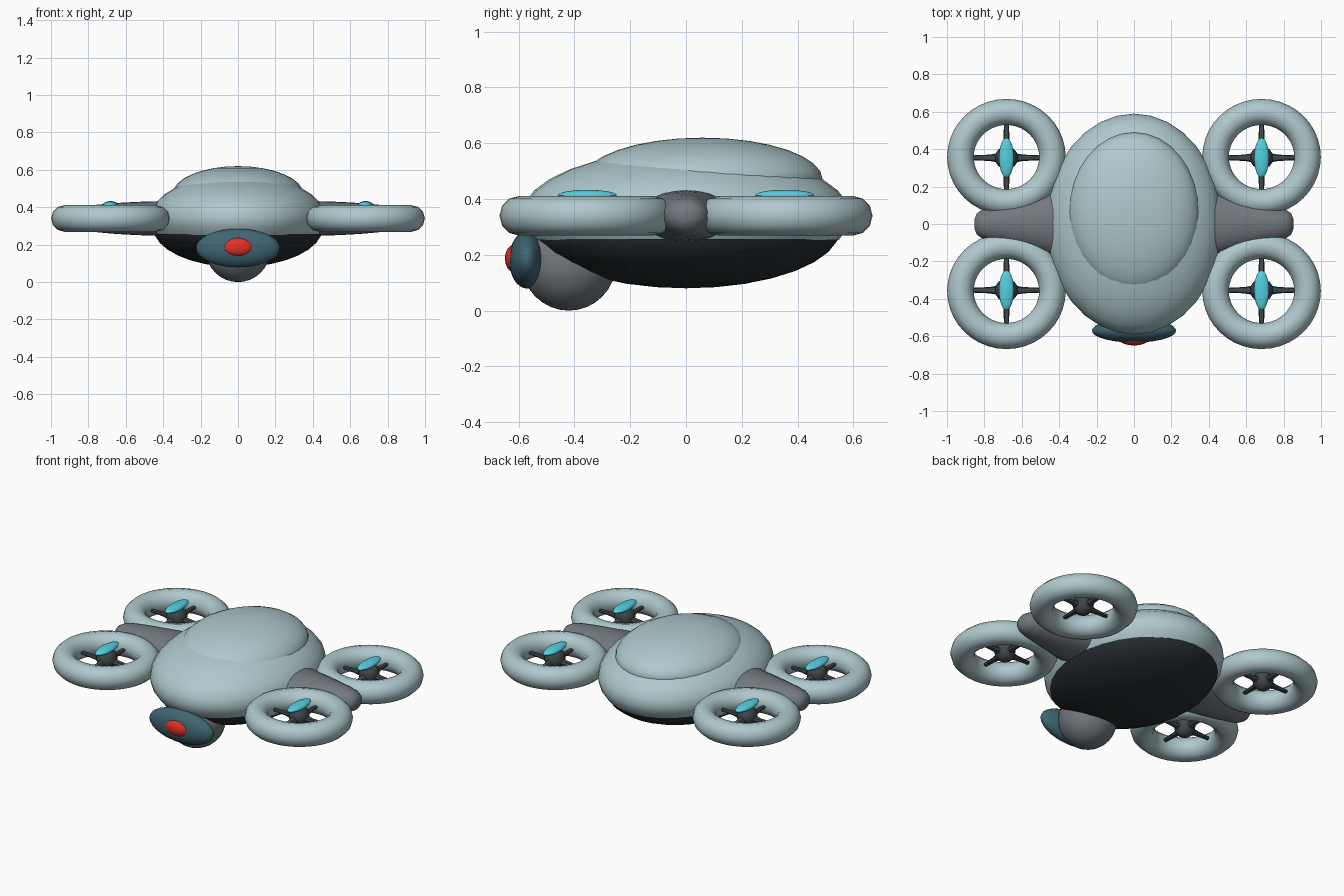
import bpy, bmesh, math
from mathutils import Matrix, Vector

if "Cube" in bpy.data.objects:
    bpy.data.objects.remove(bpy.data.objects["Cube"])


def material(name, rgb):
    m = bpy.data.materials.new(name)
    m.use_nodes = True
    m.diffuse_color = (*rgb, 1)
    m.node_tree.nodes["Principled BSDF"].inputs["Base Color"].default_value = (*rgb, 1)
    return m


SHELL = material("pale_shell", (0.43, 0.58, 0.61))
DARK = material("dark_belly", (0.02, 0.027, 0.032))
GREY = material("grey_metal", (0.17, 0.19, 0.21))
ROTOR = material("rotor_dark", (0.05, 0.065, 0.07))
TEAL = material("teal_rim", (0.05, 0.13, 0.17))
RED = material("red_lens", (0.8, 0.03, 0.02))
CYAN = material("cyan_cap", (0.09, 0.62, 0.75))


def finish(bm, name, mat):
    bmesh.ops.recalc_face_normals(bm, faces=bm.faces)
    mesh = bpy.data.meshes.new(name)
    bm.to_mesh(mesh)
    bm.free()
    obj = bpy.data.objects.new(name, mesh)
    bpy.context.collection.objects.link(obj)
    mesh.materials.append(mat)
    bpy.ops.object.select_all(action='DESELECT')
    obj.select_set(True)
    bpy.context.view_layer.objects.active = obj
    bpy.ops.object.shade_smooth_by_angle(angle=math.radians(40))
    return obj


def ellipsoid(name, center, radii, mat, cut_z=None, segments=32):
    bm = bmesh.new()
    bmesh.ops.create_uvsphere(bm, u_segments=segments, v_segments=segments // 2, radius=1)
    bm.transform(Matrix.Translation(center) @ Matrix.Diagonal((*radii, 1)))
    if cut_z is not None:
        # Keep the upper half for a shell, the lower half for a belly
        above = mat is SHELL
        geom = bm.verts[:] + bm.edges[:] + bm.faces[:]
        bmesh.ops.bisect_plane(bm, geom=geom, plane_co=(0, 0, cut_z), plane_no=(0, 0, 1),
                               clear_inner=above, clear_outer=not above)
        rim = [e for e in bm.edges if e.is_boundary]
        bmesh.ops.holes_fill(bm, edges=rim)
    return finish(bm, name, mat)


def loft(bm, rings):
    loops = [[bm.verts.new(p) for p in ring] for ring in rings]
    n = len(loops[0])
    for a, b in zip(loops, loops[1:]):
        for i in range(n):
            j = (i + 1) % n
            bm.faces.new((a[i], a[j], b[j], b[i]))
    bm.faces.new(loops[0])
    bm.faces.new(loops[-1])


def duct_ring(name, center, major, minor):
    bm = bmesh.new()
    steps, sides = 40, 12
    grid = []
    for i in range(steps):
        u = math.tau * i / steps
        row = []
        for j in range(sides):
            v = math.tau * j / sides
            r = major + minor * math.cos(v)
            offset = Vector((r * math.cos(u), 0.98 * r * math.sin(u), minor * math.sin(v)))
            row.append(bm.verts.new(center + offset))
        grid.append(row)
    for i in range(steps):
        a, b = grid[i], grid[(i + 1) % steps]
        for j in range(sides):
            k = (j + 1) % sides
            bm.faces.new((a[j], b[j], b[k], a[k]))
    return finish(bm, name, SHELL)


def rotor_blades(name, center):
    # Four tapered struts reaching the inside of the duct
    bm = bmesh.new()
    for q in range(4):
        turn = Matrix.Rotation(q * math.pi / 2, 3, 'Z')
        rings = []
        for r, w, h in ((0.03, 0.028, 0.025), (0.09, 0.017, 0.014), (0.185, 0.013, 0.009)):
            rings.append([center + turn @ Vector((r, w * math.cos(t), h * math.sin(t)))
                          for t in (math.tau * k / 8 for k in range(8))])
        loft(bm, rings)
    return finish(bm, name, ROTOR)


def side_arm(name, side):
    # x position, half width and half height along the tapered arm
    profile = ((0.38, 0.175, 0.092), (0.46, 0.16, 0.092), (0.56, 0.135, 0.088),
               (0.66, 0.112, 0.082), (0.75, 0.092, 0.074), (0.81, 0.077, 0.063),
               (0.84, 0.058, 0.046), (0.853, 0.025, 0.02))
    bm = bmesh.new()
    loft(bm, [[(side * x, w * math.cos(t), 0.34 + h * math.sin(t))
               for t in (math.tau * k / 24 for k in range(24))] for x, w, h in profile])
    return finish(bm, name, GREY)


# Hull
ellipsoid("upper_hull", (0, 0, 0.34), (0.47, 0.59, 0.235), SHELL, cut_z=0.253)
ellipsoid("canopy", (0, 0.06, 0.47), (0.35, 0.43, 0.15), SHELL)
ellipsoid("belly", (0, 0, 0.29), (0.453, 0.552, 0.21), DARK, cut_z=0.256)

# Camera head
ellipsoid("camera_ball", (0, -0.42, 0.172), (0.172, 0.17, 0.172), GREY)
ellipsoid("camera_rim", (0, -0.57, 0.182), (0.225, 0.064, 0.103), TEAL)
ellipsoid("camera_lens", (0, -0.615, 0.187), (0.08, 0.034, 0.05), RED)

# Arms and ducted rotors
for side, side_name in ((1, "left"), (-1, "right")):
    side_arm(f"{side_name}_arm", side)
    for end, end_name in ((1, "rear"), (-1, "front")):
        label = f"{end_name}_{side_name}"
        middle = Vector((side * 0.682, end * 0.358, 0.34))
        duct_ring(f"{label}_duct", middle, 0.246, 0.071)
        hub = Vector((middle.x, end * 0.354, 0.34))
        rotor_blades(f"{label}_blades", hub)
        ellipsoid(f"{label}_hub", hub + Vector((0, 0, 0.01)), (0.062, 0.062, 0.065), ROTOR, segments=16)
        ellipsoid(f"{label}_cap", hub + Vector((0, 0, 0.073)), (0.04, 0.106, 0.02), CYAN, segments=24)
